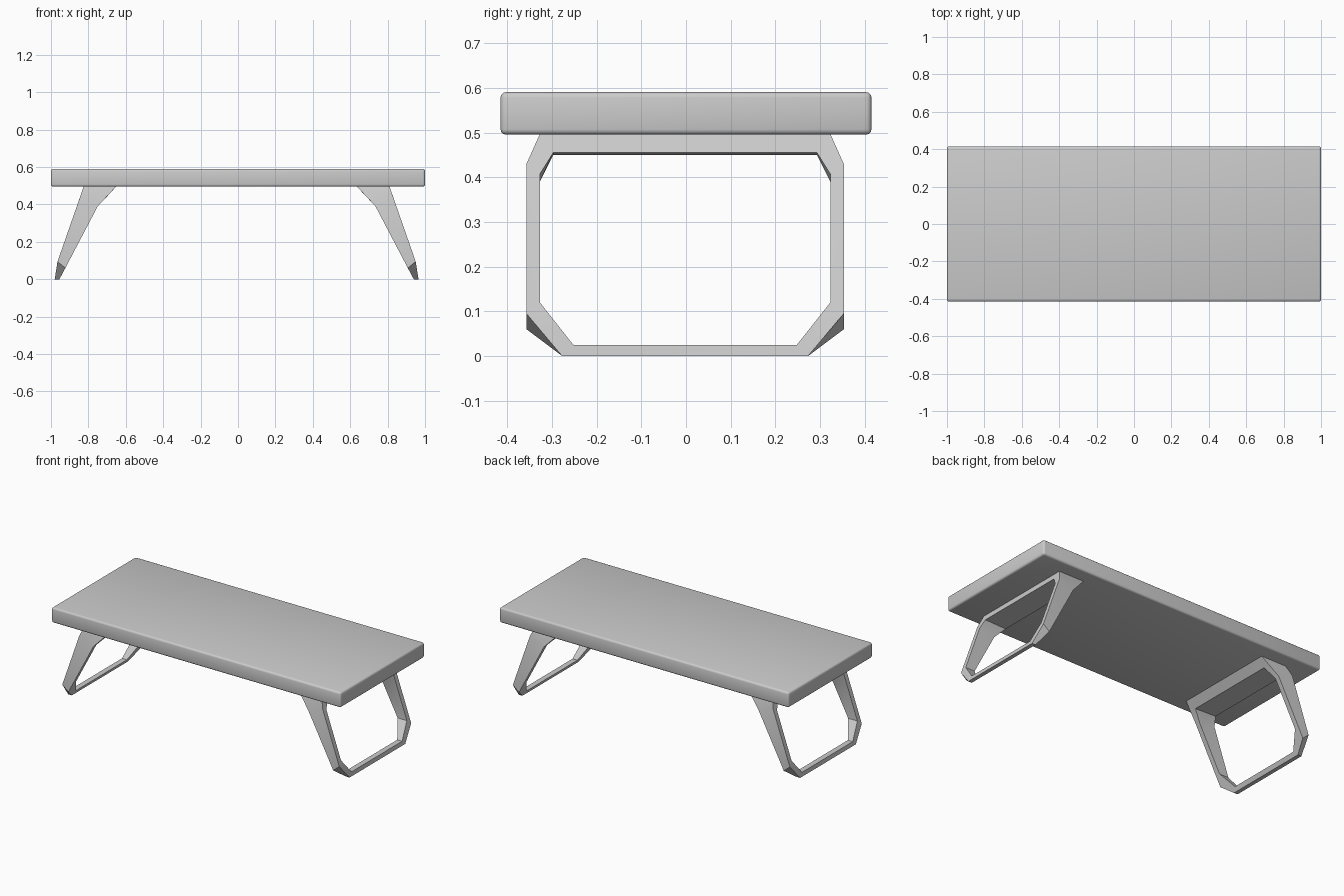
import bpy, bmesh

if "Cube" in bpy.data.objects:
    bpy.data.objects.remove(bpy.data.objects["Cube"])


def select_only(obj):
    bpy.ops.object.select_all(action='DESELECT')
    obj.select_set(True)
    bpy.context.view_layer.objects.active = obj


# Table top: a slab with softly rounded edges
bpy.ops.mesh.primitive_cube_add(size=1, location=(0, 0, 0.543))
top = bpy.context.object
top.name = "table_top"
top.scale = (2.0, 0.83, 0.095)
bpy.ops.object.transform_apply(location=False, rotation=False, scale=True)
bevel = top.modifiers.new("rounded_edges", 'BEVEL')
bevel.width = 0.012
bevel.segments = 3
bpy.ops.object.shade_smooth()

# Leg frame cross-sections on the +y half, from top to bottom.
# Each holds four (x, y, z) corners of the tapered bar:
# outer/outside, outer/inside, inner/inside, inner/outside
SECTIONS = [
    [(0.810, 0.325, 0.497), (0.635, 0.325, 0.497), (0.678, 0.295, 0.450), (0.824, 0.295, 0.455)],
    [(0.833, 0.355, 0.430), (0.735, 0.355, 0.390), (0.735, 0.325, 0.390), (0.841, 0.325, 0.407)],
    [(0.950, 0.355, 0.095), (0.908, 0.355, 0.060), (0.877, 0.325, 0.120), (0.941, 0.325, 0.120)],
    [(0.965, 0.275, 0.000), (0.940, 0.275, 0.000), (0.927, 0.250, 0.025), (0.961, 0.250, 0.025)],
]


def leg_frame(name, side):
    """Closed eight-sided loop; side is +1 (right) or -1 (left)."""
    shift = 0 if side > 0 else -0.015
    bm = bmesh.new()
    loop = [(s, 1) for s in SECTIONS] + [(s, -1) for s in reversed(SECTIONS)]
    rings = [[bm.verts.new((side * x + shift, m * y - 0.002, z)) for x, y, z in s]
             for s, m in loop]
    for i, ring in enumerate(rings):
        nxt = rings[(i + 1) % len(rings)]
        for j in range(4):
            k = (j + 1) % 4
            bm.faces.new((ring[j], ring[k], nxt[k], nxt[j]))
    bmesh.ops.recalc_face_normals(bm, faces=bm.faces)
    mesh = bpy.data.meshes.new(name)
    bm.to_mesh(mesh)
    bm.free()
    obj = bpy.data.objects.new(name, mesh)
    bpy.context.collection.objects.link(obj)
    select_only(obj)
    bpy.ops.object.shade_smooth_by_angle()
    return obj


# Splayed leg frames at both ends
leg_frame("right_leg_frame", 1)
leg_frame("left_leg_frame", -1)
